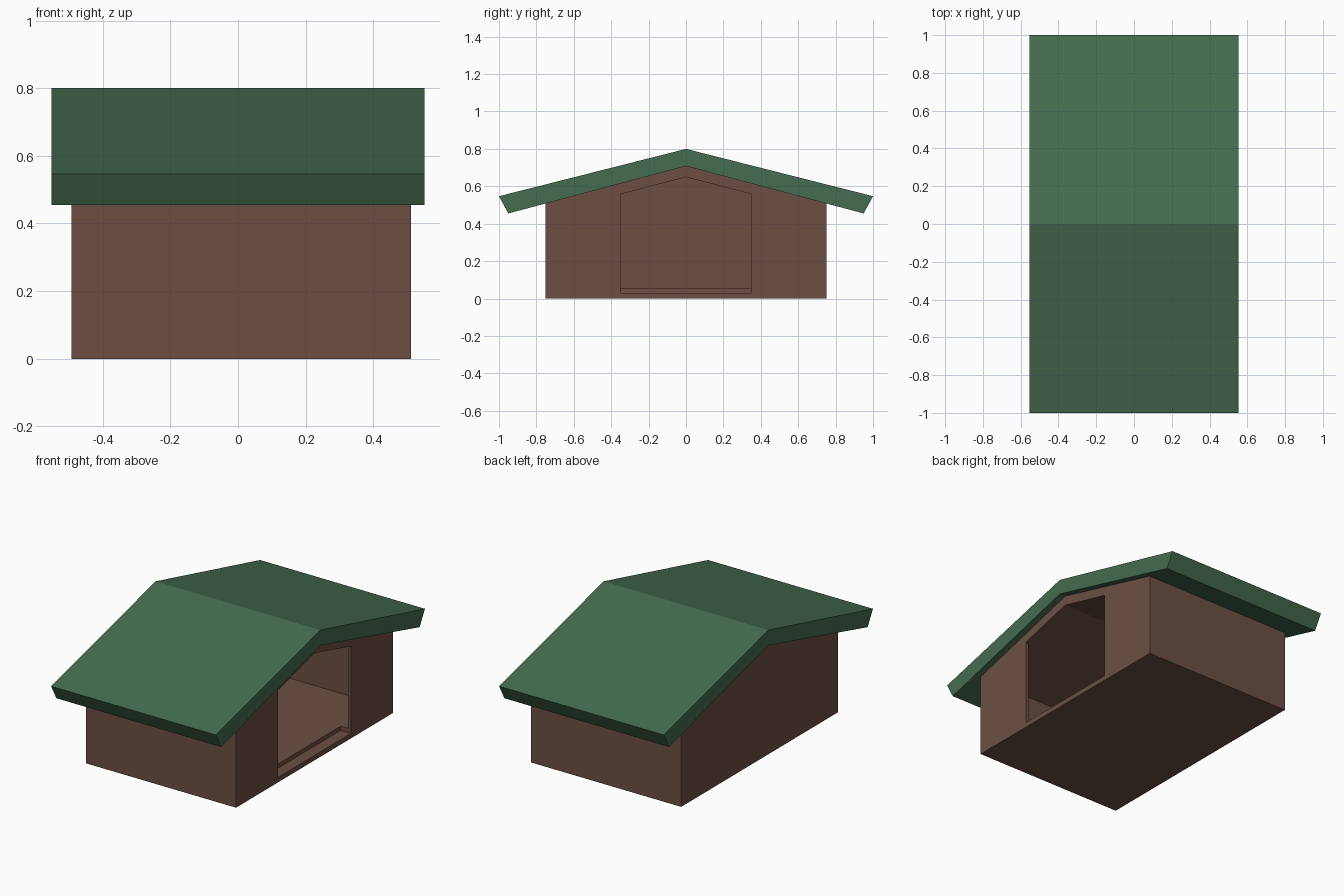
import bpy, bmesh

if "Cube" in bpy.data.objects:
    bpy.data.objects.remove(bpy.data.objects["Cube"])


def material(name, color):
    mat = bpy.data.materials.new(name)
    mat.diffuse_color = (*color, 1)
    mat.use_nodes = True
    mat.node_tree.nodes["Principled BSDF"].inputs["Base Color"].default_value = mat.diffuse_color
    return mat


def extrude_profile(name, half, x0, x1, mat=None):
    """Mirror a half profile (y, z) across y = 0 and extrude it along x."""
    profile = half + [(-y, z) for y, z in reversed(half) if y > 0]
    # the first point sits on the centre line when the profile is a closed chevron
    bm = bmesh.new()
    face = bm.faces.new([bm.verts.new((x0, y, z)) for y, z in profile])
    ext = bmesh.ops.extrude_face_region(bm, geom=[face])
    verts = [g for g in ext["geom"] if isinstance(g, bmesh.types.BMVert)]
    bmesh.ops.translate(bm, verts=verts, vec=(x1 - x0, 0, 0))
    bmesh.ops.recalc_face_normals(bm, faces=bm.faces)
    mesh = bpy.data.meshes.new(name)
    bm.to_mesh(mesh)
    bm.free()
    obj = bpy.data.objects.new(name, mesh)
    bpy.context.collection.objects.link(obj)
    if mat:
        mesh.materials.append(mat)
    return obj


def cut(target, cutter):
    mod = target.modifiers.new(cutter.name, "BOOLEAN")
    mod.operation = "DIFFERENCE"
    mod.solver = "EXACT"
    mod.object = cutter
    bpy.context.view_layer.objects.active = target
    bpy.ops.object.modifier_apply(modifier=mod.name)
    bpy.data.objects.remove(cutter)


wood = material("brown_wood", (0.15, 0.078, 0.055))
green = material("green_roof", (0.06, 0.15, 0.08))

# Roof: folded slab with sloped eave ends
extrude_profile("roof", [(0, 0.80), (1.0, 0.547), (0.95, 0.455), (0, 0.708)],
                -0.552, 0.552, green)

# House body: gabled block
house = extrude_profile("house_body", [(0, 0.71), (0.75, 0.508), (0.75, 0)],
                        -0.493, 0.512, wood)

# Hollow interior
cut(house, extrude_profile("room_cutter", [(0, 0.65), (0.70, 0.468), (0.70, 0.055)],
                           -0.445, 0.492))

# Doorway in the gable wall, dipping slightly into the floor
cut(house, extrude_profile("door_cutter", [(0, 0.649), (0.35, 0.558), (0.35, 0.03)],
                           0.443, 0.60))
